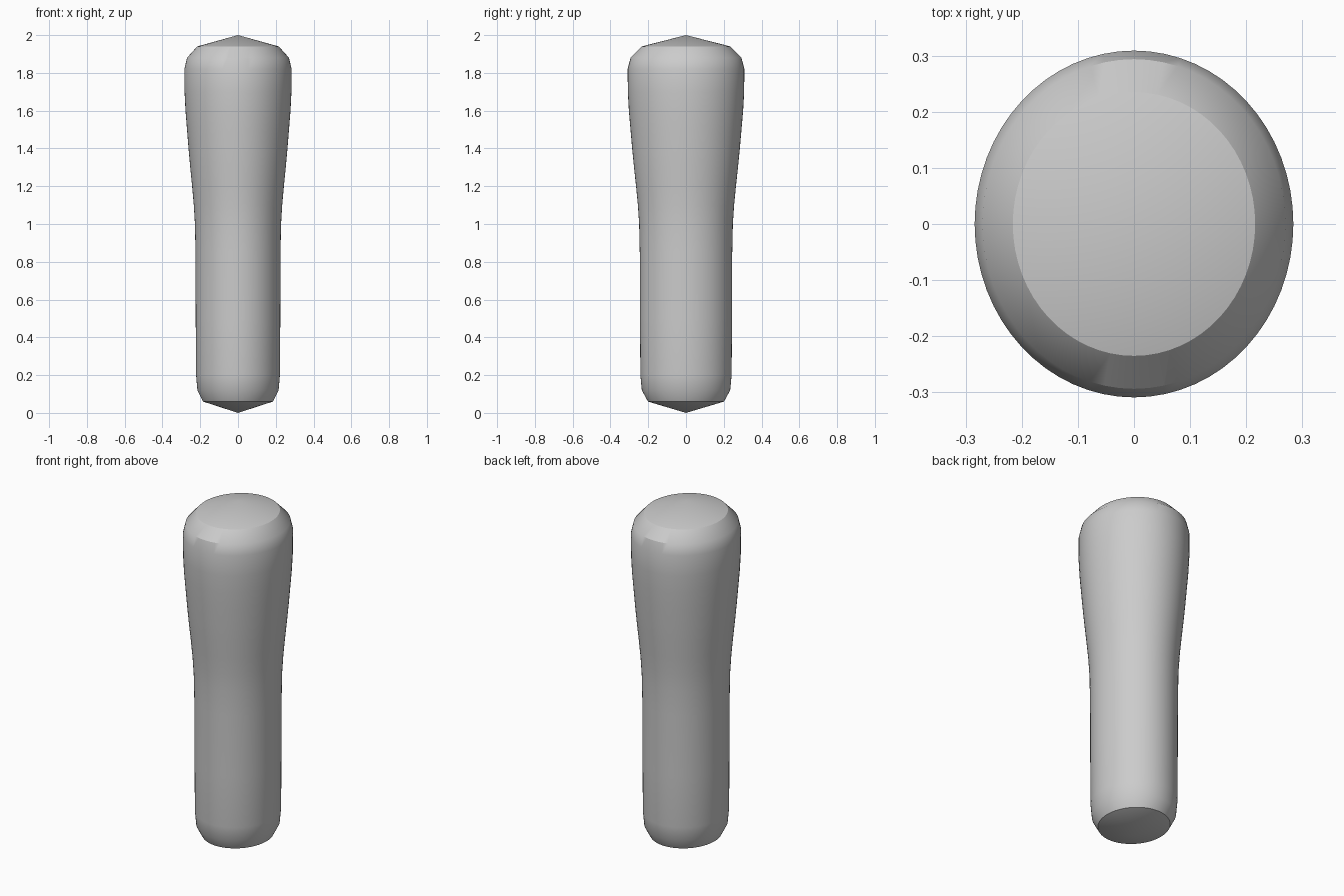
import bpy, bmesh, math

cube = bpy.data.objects.get("Cube")
if cube:
    bpy.data.objects.remove(cube)

SIDES = 64
DEPTH = 1.088  # oval section: depth over width

# Half width and height of each ring, bottom to top
PROFILE = [(0.185, 0.06), (0.215, 0.12), (0.222, 0.2), (0.224, 0.5),
           (0.225, 0.85), (0.228, 1.0), (0.234, 1.1), (0.243, 1.2),
           (0.253, 1.3), (0.262, 1.4), (0.27, 1.5), (0.278, 1.6),
           (0.283, 1.7), (0.284, 1.82), (0.27, 1.88), (0.216, 1.94)]

# Grip body: oval rings closed by a shallow cone at each end
bm = bmesh.new()
rings = []
for r, z in PROFILE:
    angles = [2 * math.pi * i / SIDES for i in range(SIDES)]
    rings.append([bm.verts.new((r * math.cos(a), r * DEPTH * math.sin(a), z))
                  for a in angles])
bottom = bm.verts.new((0, 0, 0))
top = bm.verts.new((0, 0, 2))
for i in range(SIDES):
    j = (i + 1) % SIDES
    for low, high in zip(rings, rings[1:]):
        bm.faces.new((low[i], low[j], high[j], high[i]))
    bm.faces.new((bottom, rings[0][j], rings[0][i]))
    bm.faces.new((top, rings[-1][i], rings[-1][j]))

mesh = bpy.data.meshes.new("grip")
bm.to_mesh(mesh)
bm.free()
grip = bpy.data.objects.new("grip", mesh)
bpy.context.collection.objects.link(grip)

# Plain grey material
grey = bpy.data.materials.new("light_grey")
grey.use_nodes = True
color = (0.6, 0.6, 0.6, 1)
grey.diffuse_color = color
grey.node_tree.nodes["Principled BSDF"].inputs["Base Color"].default_value = color
mesh.materials.append(grey)

# Smooth sides with crisp end rims
bpy.ops.object.select_all(action="DESELECT")
grip.select_set(True)
bpy.context.view_layer.objects.active = grip
bpy.ops.object.shade_smooth_by_angle(angle=math.radians(30))
